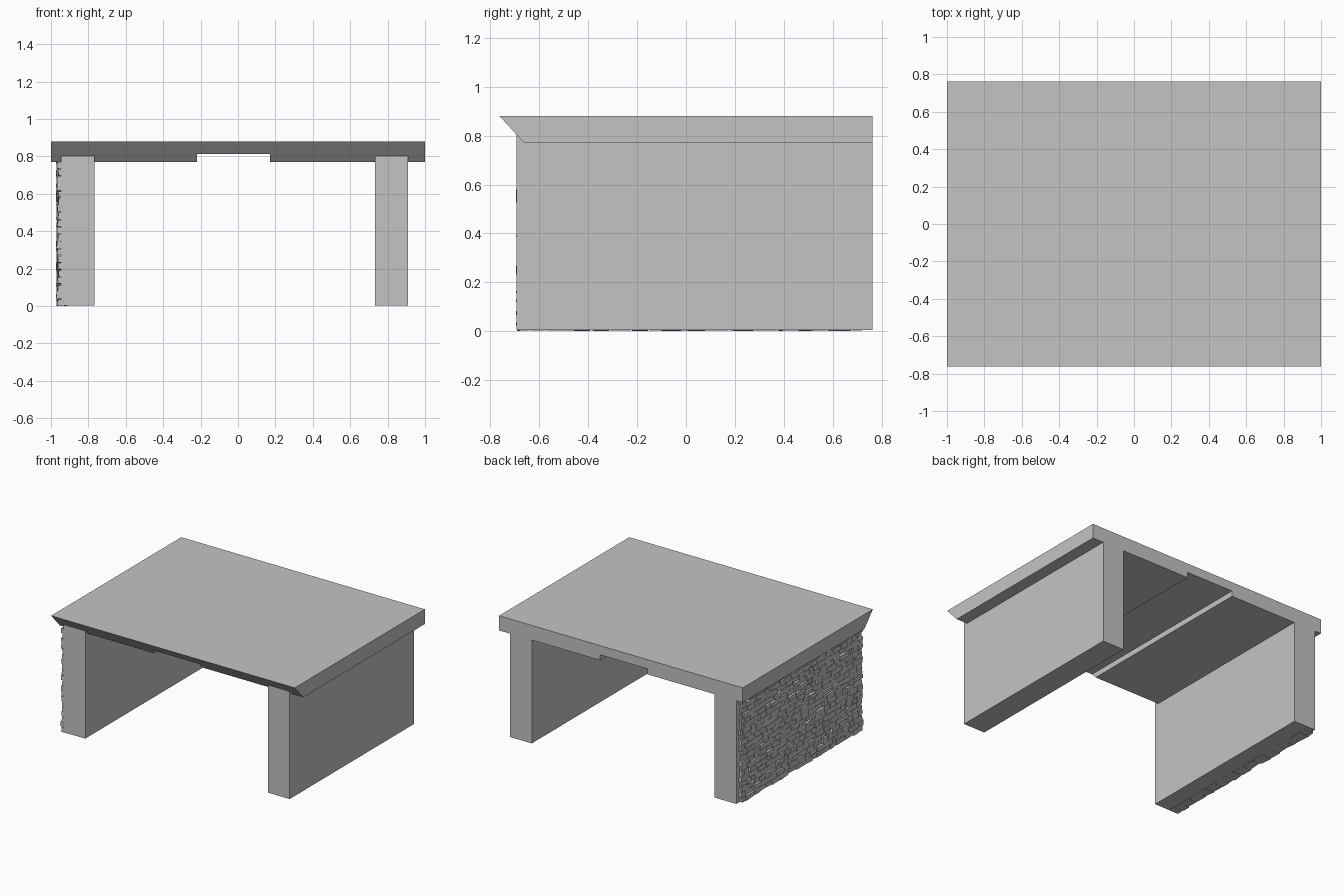
import bpy
import bmesh
import random
from mathutils import Vector

random.seed(7)

if "Cube" in bpy.data.objects:
    bpy.data.objects.remove(bpy.data.objects["Cube"], do_unlink=True)

# One plain grey for everything
grey = bpy.data.materials.new("plain_grey")
grey.use_nodes = True
colour = (0.55, 0.55, 0.55, 1)
grey.diffuse_color = colour
grey.node_tree.nodes["Principled BSDF"].inputs["Base Color"].default_value = colour


def finish(name, bm):
    """Turn a bmesh into a named, flat shaded object."""
    bmesh.ops.recalc_face_normals(bm, faces=bm.faces)
    mesh = bpy.data.meshes.new(name)
    bm.to_mesh(mesh)
    bm.free()
    mesh.materials.append(grey)
    obj = bpy.data.objects.new(name, mesh)
    bpy.context.collection.objects.link(obj)
    return obj


def add_box(bm, low, high):
    """Add a box between two corners and return its vertices."""
    low, high = Vector(low), Vector(high)
    verts = bmesh.ops.create_cube(bm, size=1)["verts"]
    for v in verts:
        v.co = (low + high) / 2 + v.co * (high - low)
    return verts


FRONT, BACK = -0.694, 0.763
ROOF_TOP, ROOF_BOTTOM, GROOVE_TOP = 0.88, 0.771, 0.812
BASE = 0.004

# Roof slab: underside profile with a central groove, slanted front edge
profile = [(-1, ROOF_TOP), (-1, ROOF_BOTTOM),
           (-0.22, ROOF_BOTTOM), (-0.22, GROOVE_TOP),
           (0.17, GROOVE_TOP), (0.17, ROOF_BOTTOM),
           (1, ROOF_BOTTOM), (1, ROOF_TOP)]


def front_y(z):
    return -BACK + (ROOF_TOP - z) * 0.92


bm = bmesh.new()
front = [bm.verts.new((x, front_y(z), z)) for x, z in profile]
back = [bm.verts.new((x, BACK, z)) for x, z in profile]
bm.faces.new(front)
bm.faces.new(back[::-1])
for i in range(len(profile)):
    j = (i + 1) % len(profile)
    bm.faces.new((front[i], front[j], back[j], back[i]))
finish("roof_slab", bm)

# Two side walls
for name, x0, x1 in (("right_wall", -0.947, -0.768), ("left_wall", 0.732, 0.91)):
    bm = bmesh.new()
    add_box(bm, (x0, FRONT, BASE), (x1, BACK, 0.802))
    finish(name, bm)

# Rough stone cladding on the outside of the right wall
bm = bmesh.new()
courses = 20
course = ROOF_BOTTOM / courses
for row in range(courses):
    y = FRONT + 0.002
    z = row * course
    end = BACK - 0.02 - random.uniform(0, 0.02)
    while y < end - 0.02:
        length = min(random.uniform(0.045, 0.11), end - y)
        face = -0.966 + random.uniform(-0.005, 0.006)
        stone = add_box(bm, (face, y, z + 0.002),
                        (-0.89, y + length - 0.004, z + course - 0.002))
        for v in stone:
            # Chip the outer corners unevenly
            if v.co.x < -0.93:
                v.co.x += random.uniform(-0.003, 0.006)
                v.co.y += random.uniform(-0.004, 0.004)
                v.co.z += random.uniform(-0.004, 0.004)
            v.co.z = max(v.co.z, 0 if row else random.uniform(0, BASE))
        y += length
# Rest the lowest stone on the ground
lowest = min(v.co.z for v in bm.verts)
for v in bm.verts:
    if v.co.z < BASE:
        v.co.z -= lowest
finish("stone_cladding", bm)
